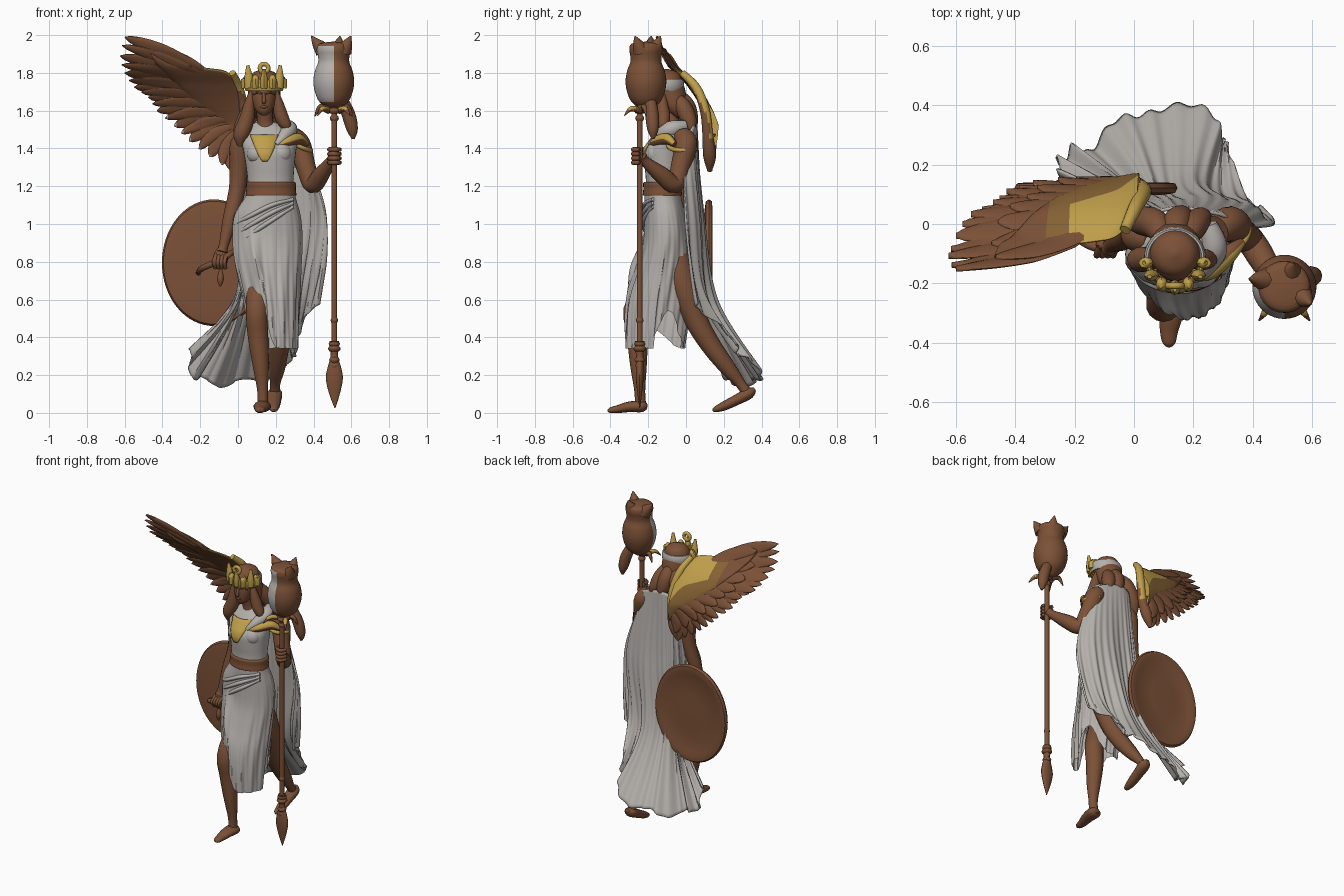
import bpy, bmesh, math
from mathutils import Vector as V
PI2 = 2 * math.pi

def material(name, rgb):
    m = bpy.data.materials.new(name)
    m.diffuse_color = (*rgb, 1)
    return m
BROWN, GRAY = material("bronze brown", (0.20, 0.082, 0.038)), material("stone gray", (0.46, 0.435, 0.41))
GOLD, OLIVE = material("gold", (0.53, 0.35, 0.07)), material("dark gold", (0.24, 0.125, 0.035))

def spline(pts, t):
    """Catmull-Rom point at t in 0..1 through tuples of any size."""
    n = len(pts) - 1
    i = min(int(t * n), n - 1)
    f = t * n - i
    a, b, c, d = pts[max(i - 1, 0)], pts[i], pts[i + 1], pts[min(i + 2, n)]
    return [q + .5 * f * (r - p + f * (2 * p - 5 * q + 4 * r - s + f * (3 * (q - r) + s - p))) for p, q, r, s in zip(a, b, c, d)]

def interp(table, x):
    for (x0, y0), (x1, y1) in zip(table, table[1:]):
        if x <= x1:
            return y0 + (y1 - y0) * (x - x0) / (x1 - x0)
    return table[-1][1]

def grid(name, f, nu, nv, mats, wrap=True, cap=True, rule=None, thick=0):
    """Surface from f(u, v); wrap closes v; rule(u, v, centre) picks the material index."""
    cols = nv if wrap else nv + 1
    verts = [V(f(i / nu, j / nv)) for i in range(nu + 1) for j in range(cols)]
    faces, ids = [], []
    for i in range(nu):
        for j in range(nv):
            k = (j + 1) % cols
            faces.append([i * cols + j, i * cols + k, (i + 1) * cols + k, (i + 1) * cols + j])
            ids.append(rule((i + .5) / nu, (j + .5) / nv, sum((verts[n] for n in faces[-1]), V()) / 4) if rule else 0)
    if wrap and cap:
        faces += [list(range(cols))[::-1], [nu * cols + j for j in range(cols)]]
        ids += [ids[0], ids[-1]]
    me = bpy.data.meshes.new(name)
    me.from_pydata(verts, [], faces)
    for m in mats if isinstance(mats, list) else [mats]:
        me.materials.append(m)
    me.polygons.foreach_set("material_index", ids)
    bm = bmesh.new()
    bm.from_mesh(me)
    bmesh.ops.recalc_face_normals(bm, faces=bm.faces)
    bm.to_mesh(me)
    bm.free()
    me.shade_smooth()
    me.set_sharp_from_angle(angle=math.radians(45))
    ob = bpy.data.objects.new(name, me)
    bpy.context.collection.objects.link(ob)
    if thick:
        ob.modifiers.new("thickness", 'SOLIDIFY').thickness = thick

def tube(name, pts, mat, nu=20, nv=14, flat=1, rule=None):
    """Tube through (x, y, z, radius) points; flat scales it along the axis the path moves least on."""
    d = V(pts[-1][:3]) - V(pts[0][:3])
    ref = V([float(i == min(range(3), key=lambda k: abs(d[k]))) for i in range(3)])
    def f(u, v):
        p = spline(pts, u)
        t = V(spline(pts, min(u + .01, 1))[:3]) - V(spline(pts, max(u - .01, 0))[:3])
        a = t.cross(ref).normalized()
        return V(p[:3]) + max(p[3], .001) * (a * math.cos(v * PI2) + a.cross(t).normalized() * flat * math.sin(v * PI2))
    grid(name, f, nu, nv, mat, rule=rule)

def loft(name, secs, mat, nu=24, nv=32, rule=None):
    """Stacked ellipses from (z, cx, cy, rx, ry)."""
    def f(u, v):
        z, x, y, a, b = spline(secs, u)
        return (x + a * math.cos(v * PI2), y + b * math.sin(v * PI2), z)
    grid(name, f, nu, nv, mat, rule=rule)

# torso, belt, neck and the V-shaped chest plate
loft("bodice", [(1.16, .175, -.125, .12, .09), (1.24, .172, -.12, .122, .093), (1.32, .17, -.115, .13, .105), (1.39, .168, -.11, .14, .108),
                (1.46, .165, -.085, .15, .08), (1.51, .155, -.065, .10, .06), (1.54, .145, -.06, .05, .04)], GRAY)
for x in (.105, .225):
    loft("bust", [(1.31, x, -.15, .01, .01), (1.34, x, -.16, .05, .045), (1.38, x, -.165, .057, .05), (1.42, x, -.15, .045, .045), (1.45, x, -.13, .01, .01)], GRAY, 14, 20)
loft("belt", [(1.15, .175, -.125, .13, .1), (1.155, .175, -.125, .134, .104), (1.185, .175, -.125, .131, .101), (1.215, .175, -.125, .132, .102), (1.222, .175, -.125, .125, .097)], BROWN)
tube("neck", [(.15, -.07, 1.49, .055), (.143, -.08, 1.55, .043), (.138, -.1, 1.64, .045)], BROWN)
PLATE = [(0, -.172), (.25, -.2), (.5, -.226), (.75, -.236), (1, -.23)]
grid("chest_plate", lambda u, v: (.142 + (v - .5) * (.025 + .135 * (1 - u) ** .8), interp(PLATE, u) + .12 * (v - .5) ** 2 * (1 - u), 1.475 - .145 * u), 10, 8, GOLD, wrap=False, thick=.014)
# skirt with folds and a slit at the advancing leg
SKIRT = [(.125, .095, .175, -.125), (.175, .11, .155, -.11), (.185, .122, .155, -.105), (.175, .145, .157, -.118), (.158, .165, .168, -.14), (.14, .165, .18, -.155), (.13, .155, .185, -.165)]
def skirt(u, v):
    a = v * PI2
    rx, ry, cx, cy = spline(SKIRT, u)
    hem = .34 + .24 * math.exp(-((a - 4.25) / .32) ** 2) + .1 * math.exp(-((a - 3.2) / .6) ** 2) + .2 * math.exp(-((a - .5) / .5) ** 2)
    k = 1 + .035 * u * math.sin(13 * a + 5 * u) + .02 * u * math.sin(29 * a - 4 * u)
    return (cx + rx * k * math.cos(a), cy + ry * k * math.sin(a), 1.17 + (hem - 1.17) * u)
grid("skirt", skirt, 36, 128, GRAY, cap=False)
for k in range(3):
    tube("hip_drape", [(.29, -.17, 1.13 - .02 * k, .01), (.18, -.216, 1.10 - .04 * k, .013), (.06, -.195, 1.04 - .05 * k, .013), (-.015, -.13, 1.0 - .06 * k, .01)], GRAY, flat=1.5)
# cape and trailing hem: each column runs from shoulder to hem
CAPE = [[(.04, 0, 1.45), (0, 0, 1.05), (0, .05, .62), (-.25, .175, .33)], [(.06, .03, 1.5), (.02, .045, 1.05), (0, .085, .61), (-.24, .225, .2)],
        [(.09, .05, 1.53), (.06, .075, 1.05), (.02, .11, .6), (-.13, .28, .16)], [(.15, .06, 1.54), (.14, .085, 1.05), (.1, .14, .6), (.06, .40, .17)],
        [(.23, .05, 1.53), (.26, .09, 1.05), (.22, .15, .6), (.28, .35, .26)], [(.31, .03, 1.5), (.38, .07, 1.05), (.33, .1, .62), (.31, .24, .38)],
        [(.33, -.02, 1.46), (.46, 0, 1.1), (.465, .02, .85), (.42, .04, .6)]]
def cape(u, v):
    x, y, z = spline([spline(c, u) for c in CAPE], v)
    fold = .022 * u ** 1.4 * math.sin(v * 40 + 3 * math.sin(v * 5) + 2 * u) + .009 * u * math.sin(v * 97 + 4 * u)
    return (x + fold * .6 * (v - .5), y + fold, z + .02 * u ** 4 * math.sin(v * 30))
grid("cape", cape, 40, 120, GRAY, wrap=False, thick=.012)
tube("shoulder_drape", [(.25, .0, 1.52, .03), (.27, -.08, 1.5, .045), (.24, -.15, 1.46, .03), (.2, -.19, 1.42, .012)], GRAY)
# legs and feet
tube("front_leg", [(.13, -.12, .95, .07), (.12, -.16, .74, .07), (.1, -.268, .56, .06), (.105, -.258, .42, .056), (.12, -.252, .26, .045), (.13, -.245, .12, .029), (.13, -.24, .03, .03)], BROWN)
tube("back_leg", [(.2, -.08, .9, .08), (.235, -.02, .7, .078), (.23, .05, .5, .062), (.22, .13, .36, .053), (.207, .22, .24, .043), (.197, .285, .16, .028), (.195, .32, .11, .028)], BROWN)
tube("front_foot", [(.13, -.205, .03, .012), (.13, -.23, .034, .03), (.125, -.30, .032, .028), (.118, -.36, .02, .021), (.118, -.40, .014, .015), (.118, -.415, .012, .005)], BROWN, flat=1.5)
tube("back_foot", [(.195, .365, .125, .01), (.195, .335, .105, .03), (.193, .27, .07, .028), (.19, .2, .036, .024), (.19, .155, .018, .015), (.19, .14, .014, .005)], BROWN, flat=1.3)
# arms, hands and shoulder clasp
tube("spear_arm", [(.28, -.02, 1.47, .05), (.325, 0, 1.42, .06), (.36, -.03, 1.3, .052), (.395, -.06, 1.21, .048), (.44, -.13, 1.26, .045), (.49, -.215, 1.33, .028), (.505, -.235, 1.355, .03)], BROWN, 30)
tube("shield_arm", [(.06, -.05, 1.46, .04), (.015, -.04, 1.42, .056), (.005, -.03, 1.3, .05), (-.005, -.03, 1.18, .044), (-.04, -.05, 1.03, .04), (-.075, -.07, .89, .026), (-.085, -.08, .85, .028)], BROWN, 30)
for k in range(4):
    z, x = 1.325 + .023 * k, -.115 + .018 * k
    tube("spear_finger", [(.485, -.225, z, .013), (.488, -.265, z, .013), (.52, -.278, z, .013), (.54, -.245, z, .011)], BROWN, 10, 8)
    tube("shield_finger", [(x, -.075, .84, .012), (x - .01, -.105, .80, .012), (x - .005, -.085, .765, .01)], BROWN, 10, 8)
tube("shield_palm", [(-.08, -.075, .87, .025), (-.09, -.07, .83, .04), (-.09, -.07, .78, .03)], BROWN, 10, 12, .6)
tube("arm_band", [(.32, .055, 1.4, .01), (.385, -.01, 1.39, .012), (.35, -.08, 1.4, .012), (.28, -.1, 1.43, .01)], GOLD)
tube("shoulder_clasp", [(.2, -.185, 1.41, .01), (.26, -.16, 1.435, .026), (.32, -.1, 1.45, .03), (.365, -.06, 1.42, .014)], [BROWN, GOLD], rule=lambda u, v, c: int(v < .2))
# head, face and hair
loft("head", [(1.575, .137, -.155, .012, .015), (1.60, .137, -.14, .042, .048), (1.65, .137, -.125, .062, .07), (1.70, .137, -.115, .07, .078), (1.76, .137, -.11, .07, .078), (1.80, .137, -.105, .045, .05)], BROWN)
tube("nose", [(.137, -.188, 1.695, .007), (.137, -.203, 1.66, .01), (.137, -.202, 1.645, .011), (.137, -.185, 1.64, .004)], BROWN, 8, 8)
tube("lips", [(.115, -.183, 1.618, .003), (.137, -.192, 1.62, .008), (.159, -.183, 1.618, .003)], BROWN, 8, 8)
for s in (-1, 1):
    tube("brow", [(.137 + s * .012, -.194, 1.69, .005), (.137 + s * .035, -.186, 1.697, .006), (.137 + s * .056, -.165, 1.685, .004)], BROWN, 8, 8)
loft("hair_cap", [(1.56, .145, -.02, .05, .03), (1.62, .14, -.06, .08, .07), (1.70, .138, -.082, .086, .08), (1.76, .138, -.1, .083, .08), (1.80, .138, -.1, .06, .06), (1.82, .138, -.1, .008, .008)], BROWN)
for pts in ([(.085, -.13, 1.72, .015), (.062, -.125, 1.64, .028), (.045, -.12, 1.55, .04), (.015, -.12, 1.47, .04), (.01, -.12, 1.41, .01)],
            [(.19, -.13, 1.72, .015), (.212, -.125, 1.64, .028), (.23, -.12, 1.57, .036), (.255, -.12, 1.52, .028), (.27, -.12, 1.49, .006)],
            [(.1, -.05, 1.67, .03), (.07, 0, 1.6, .05), (.02, .01, 1.5, .045), (-.01, 0, 1.42, .012)],
            [(.14, -.04, 1.69, .03), (.145, .0, 1.62, .05), (.16, .025, 1.54, .04), (.17, .035, 1.48, .012)],
            [(.18, -.05, 1.67, .03), (.2, -.01, 1.61, .045), (.225, .02, 1.54, .038), (.25, .035, 1.49, .01)]):
    tube("hair_lock", pts, BROWN)
# crown: gold in front, gray circlet behind
def band(u, v):
    r = .094 + .011 * math.cos(v * PI2)
    return (.138 + r * math.cos(u * PI2), -.115 + r * math.sin(u * PI2), 1.735 + .033 * math.sin(v * PI2))
grid("crown_band", band, 40, 10, [GOLD, GRAY], cap=False, rule=lambda u, v, c: int(c.y > -.135))
for k in range(-3, 4):
    px, py = math.sin(.47 * k), -math.cos(.47 * k)
    tube("crown_spike", [(.138 + r * px, -.115 + r * py, z, w) for r, z, w in ((.096, 1.72, .025), (.1, 1.77, .024), (.106, (1.82, 1.79, 1.84, 1.78)[abs(k)], .008))], GOLD, 8, 8, .8)
grid("crown_emblem", lambda u, v: (.138 + (.022 + .012 * math.cos(v * PI2)) * math.cos(u * PI2), -.208 + .012 * math.sin(v * PI2), 1.825 + (.022 + .012 * math.cos(v * PI2)) * math.sin(u * PI2)), 24, 10, GOLD, cap=False)
# spear
tube("spear_shaft", [(.51, -.245, .33, .015), (.51, -.245, 1.62, .015)], BROWN)
for z, r in ((.25, .024), (.28, .028), (.34, .034), (.365, .03), (.49, .02), (1.56, .024), (1.6, .03)):
    loft("spear_collar", [(z + h, .51, -.245, r * k, r * k) for h, k in ((-.015, .7), (0, 1), (.015, .7))], BROWN, 6, 16)
loft("spear_blade", [(.025, .513, -.245, .002, .002), (.1, .511, -.245, .028, .012), (.18, .51, -.245, .045, .02), (.24, .51, -.245, .036, .02), (.3, .51, -.245, .02, .02), (.38, .51, -.245, .026, .026)], BROWN, 20, 16)
# owl perched on the spear; its face and breast are gray
OX, OY = .507, -.212
loft("owl_body", [(z, OX, OY, r, r) for z, r in ((1.60, .02), (1.645, .075), (1.70, .1), (1.755, .108), (1.81, .1), (1.855, .083), (1.89, .083), (1.925, .088), (1.955, .075), (1.965, .01))], [BROWN, GRAY], 36, 40,
     lambda u, v, c: int(1.65 < c.z < 1.94 and V((c.x - OX, c.y - OY)).normalized().dot(V((-.71, -.7))) > .7))
for p, q in (((.45, -.19), (.388, -.185)), ((.56, -.24), (.597, -.27)), ((.53, -.17), (.54, -.135))):
    tube("owl_tuft", [(*p, 1.92, .045), ((p[0] + q[0]) / 2, (p[1] + q[1]) / 2, 1.955, .028), (*q, 1.995, .003)], BROWN, 10, 10)
tube("owl_tail", [(.55, -.19, 1.66, .03), (.585, -.18, 1.58, .036), (.605, -.175, 1.5, .03), (.61, -.175, 1.45, .008)], BROWN, 12, 12)
for s in (-1, 1):
    tube("owl_leg", [(OX + s * .03, -.22, 1.66, .03), (OX + s * .035, -.24, 1.6, .02)], BROWN, 8, 10)
    tube("owl_claw", [(OX + s * .03, -.24, 1.6, .018), (OX + s * .06, -.29, 1.61, .014), (OX + s * .085, -.325, 1.575, .003)], [BROWN, GOLD], 12, 8, rule=lambda u, v, c: int(c.z > 1.605 and c.y < -.26))
    tube("owl_side_claw", [(OX + s * .02, -.23, 1.6, .016), (OX + s * .07, -.22, 1.62, .015), (OX + s * .1, -.21, 1.57, .003)], BROWN, 10, 8)
# oval shield with a raised rim, its strap grip and tassel
DISH = [(.001, .136), (.13, .136), (.27, .132), (.29, .14), (.325, .137), (.335, .122), (.325, .105), (.28, .098), (.1, .1), (.001, .1)]
def dish(u, v):
    r, y = DISH[round(u * (len(DISH) - 1))]
    return (-.128 + .82 * r * math.cos(v * PI2), y, .795 + r * math.sin(v * PI2))
grid("shield", dish, len(DISH) - 1, 64, BROWN)
tube("shield_grip", [(-.21, .09, .74, .012), (-.19, -.04, .765, .016), (-.09, -.085, .81, .016), (-.03, -.05, .85, .014), (-.01, .09, .87, .012)], BROWN)
tube("grip_tassel", [(-.09, -.08, .77, .004), (-.093, -.08, .71, .018), (-.093, -.08, .67, .004)], BROWN, 10, 10)
# wing feathers: the surface curls forward as it rises
CURL = [(1.2, .125), (1.42, .14), (1.53, .138), (1.6, .11), (1.67, .072), (1.75, .015), (1.83, -.072), (1.92, -.125), (2.0, -.155)]
TIPS = [(-.6, 1.99), (-.625, 1.89), (-.6, 1.80), (-.55, 1.725), (-.475, 1.67), (-.43, 1.60), (-.34, 1.52), (-.26, 1.44), (-.15, 1.355), (-.035, 1.28)]
def feather(name, root, tip, w, off, mats, rule=None):
    d = V(tip) - V(root)
    n = V((-d.y, d.x)).normalized()
    def f(u, v):
        s = w * (.55 + .45 * math.sin(u * 2.6)) * math.sqrt(max(1 - u ** 5, .004)) * math.cos(v * PI2)
        x, z = V(root) + d * u + n * (s - .02 * math.sin(u * math.pi))
        return (x, interp(CURL, z) + off + .01 * math.sin(v * PI2), z)
    grid(name, f, 20, 10, mats, rule=rule)
for k in range(19):
    tip, root = spline(TIPS, k / 18), (-.12 + .12 * k / 18, 1.75 - .015 * k)
    feather("flight_feather", root, tip, .042 - .008 * (k % 2), -.004 * (k % 2), [BROWN, GRAY], (lambda u, v, c: int(u > .93 and v > .5)) if k > 10 else None)
    if k % 2 == 0:
        feather("short_feather", root, V(root).lerp(V(tip), .72), .042, .012, BROWN)
# gilded covert over the wing's leading edge, and its root at the back
UPPER = [(.01, 1.70), (-.05, 1.80), (-.15, 1.825), (-.3, 1.84), (-.47, 1.915)]
LOWER = [(.02, 1.40), (-.06, 1.5), (-.15, 1.57), (-.28, 1.68), (-.43, 1.84)]
def covert(u, v):
    x, z = V(spline(UPPER, u)).lerp(V(spline(LOWER, u)), .5 - .5 * math.cos(v * PI2))
    return (x, interp(CURL, z) + .028 * math.sin(v * PI2) + .006, z)
grid("wing_covert", covert, 40, 32, [BROWN, GOLD, OLIVE], rule=lambda u, v, c: int(v > .93) if v > .5 else 1 if u < .62 and v < .26 else 2 if u < .76 and v < .4 else 0)
tube("wing_root", [(-.03, -.02, 1.80, .018), (.005, .055, 1.72, .024), (.03, .10, 1.6, .026), (.03, .115, 1.47, .028), (0, .125, 1.36, .034), (-.03, .125, 1.28, .012)],
     [BROWN, GOLD], 24, rule=lambda u, v, c: int(c.z > 1.46 and c.y > interp(CURL, c.z) - .012))
